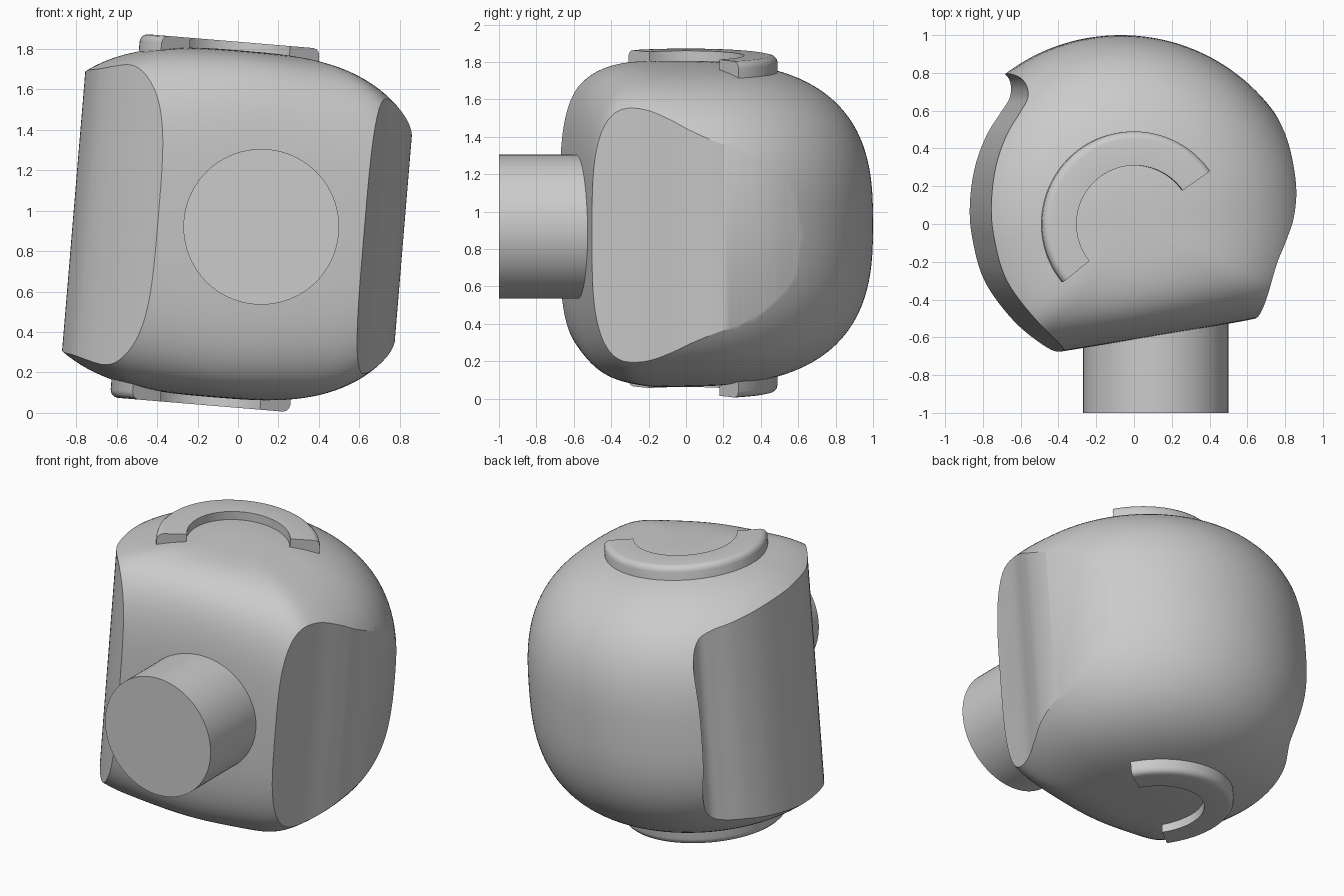
import bpy, bmesh, math
from mathutils import Matrix, Vector

cube = bpy.data.objects.get("Cube")
if cube:
    bpy.data.objects.remove(cube, do_unlink=True)

grey = bpy.data.materials.new("plain grey")
grey.use_nodes = True
grey.diffuse_color = (0.6, 0.6, 0.6, 1)
grey.node_tree.nodes["Principled BSDF"].inputs["Base Color"].default_value = grey.diffuse_color

# The body, its cuts and its rims share one leaning axis
LEAN = Matrix.Translation((0, 0, 0.93)) @ Matrix.Rotation(math.radians(4.75), 4, "Y")
CENTRE_X = -0.07


def make_object(name, bm, matrix):
    bmesh.ops.recalc_face_normals(bm, faces=bm.faces[:])
    mesh = bpy.data.meshes.new(name)
    bm.transform(matrix)
    bm.to_mesh(mesh)
    bm.free()
    mesh.materials.append(grey)
    obj = bpy.data.objects.new(name, mesh)
    bpy.context.collection.objects.link(obj)
    return obj


def smooth(obj, degrees=30):
    bpy.ops.object.select_all(action="DESELECT")
    obj.select_set(True)
    bpy.context.view_layer.objects.active = obj
    bpy.ops.object.shade_smooth_by_angle(angle=math.radians(degrees))


def bridge(bm, ring_a, ring_b):
    for i in range(len(ring_a)):
        j = (i + 1) % len(ring_a)
        bm.faces.new((ring_a[i], ring_a[j], ring_b[j], ring_b[i]))


def spline(points, steps=6):
    """Smooth curve through the points."""
    pts = [Vector(p) for p in points]
    pts = [2 * pts[0] - pts[1]] + pts + [2 * pts[-1] - pts[-2]]
    out = []
    for a, b, c, d in zip(pts, pts[1:], pts[2:], pts[3:]):
        for k in range(steps):
            t = k / steps
            out.append(0.5 * (2 * b + (c - a) * t + (2 * a - 5 * b + 4 * c - d) * t * t
                              + (3 * b - a - 3 * c + d) * t ** 3))
    return out + [pts[-2]]


def make_body():
    """Rounded barrel with a flattened front."""
    segs, rows, height = 144, 64, 0.86
    front, front_dist = math.radians(-80.6), 0.613
    bm = bmesh.new()
    rings = []
    for row in range(1, rows):
        t = math.pi * (row / rows - 0.5)
        ring = []
        for s in range(segs):
            a = math.tau * s / segs
            facing = max(0, math.cos(a - front))
            reach = (1 + (facing / front_dist) ** 16) ** (-1 / 16)
            power = 2 / (2.75 + 1.35 * facing ** 2)
            r = reach * math.cos(t) ** power
            z = math.copysign(height * abs(math.sin(t)) ** power, t)
            ring.append(bm.verts.new((CENTRE_X + r * math.cos(a), r * math.sin(a), z)))
        rings.append(ring)
    for ring_a, ring_b in zip(rings, rings[1:]):
        bridge(bm, ring_a, ring_b)
    for ring, z in ((rings[0], -height), (rings[-1], height)):
        pole = bm.verts.new((CENTRE_X, 0, z))
        for i in range(segs):
            bm.faces.new((ring[i], ring[(i + 1) % segs], pole))
    return make_object("body", bm, LEAN)


def cut_side(body, curve, outside):
    """Remove everything beyond a curved wall that runs along the axis."""
    bm = bmesh.new()
    outline = spline(curve) + [Vector(p) for p in outside]
    low, high = ([bm.verts.new((p.x, p.y, z)) for p in outline] for z in (-1.3, 1.3))
    bridge(bm, low, high)
    bm.faces.new(low)
    bm.faces.new(high)
    cutter = make_object("side_cutter", bm, LEAN)
    cutter.hide_render = True
    mod = body.modifiers.new("side cut", "BOOLEAN")
    mod.operation, mod.solver, mod.object = "DIFFERENCE", "EXACT", cutter
    bpy.context.view_layer.objects.active = body
    bpy.ops.object.modifier_apply(modifier=mod.name)
    bpy.data.objects.remove(cutter, do_unlink=True)


def make_rim(name, side):
    """Half ring with a rounded outer shoulder, on the top or the bottom."""
    profile = [(0.31, 0.7), (0.31, 0.902), (0.45, 0.902), (0.47, 0.897),
               (0.484, 0.884), (0.49, 0.865), (0.49, 0.7)]
    bm = bmesh.new()
    sections, steps = [], 56
    for k in range(steps + 1):
        a = math.radians(35 + 184 * k / steps)
        sections.append([bm.verts.new((CENTRE_X + r * math.cos(a), r * math.sin(a), side * z))
                         for r, z in profile])
    for sec_a, sec_b in zip(sections, sections[1:]):
        bridge(bm, sec_a, sec_b)
    bm.faces.new(sections[0])
    bm.faces.new(sections[-1])
    smooth(make_object(name, bm, LEAN), 40)


# Body with its two side walls
body = make_body()
right_wall = [(-0.25, -0.8), (-0.39, -0.68), (-0.58, -0.51), (-0.735, -0.3), (-0.8, -0.08),
              (-0.815, 0.1), (-0.79, 0.3), (-0.73, 0.47), (-0.65, 0.6), (-0.612, 0.67),
              (-0.615, 0.74), (-0.66, 0.79), (-0.78, 0.82)]
cut_side(body, right_wall, [(-1.5, 0.82), (-1.5, -0.8)])
left_wall = [(0.58, -0.7), (0.625, -0.5), (0.655, -0.38), (0.70, -0.22), (0.76, -0.08),
             (0.803, 0.04), (0.82, 0.2), (0.79, 0.42), (0.735, 0.58), (0.66, 0.75)]
cut_side(body, left_wall, [(1.5, 0.75), (1.5, -0.7)])
smooth(body)

# Half rings on top and bottom
make_rim("top_rim", 1)
make_rim("bottom_rim", -1)

# Round stem at the front
bm = bmesh.new()
bmesh.ops.create_cone(bm, cap_ends=True, segments=96, radius1=0.385, radius2=0.385, depth=0.7)
stem = make_object("front_stem", bm,
                   Matrix.Translation((0.115, -0.65, 0.92)) @ Matrix.Rotation(math.pi / 2, 4, "X"))
smooth(stem)
